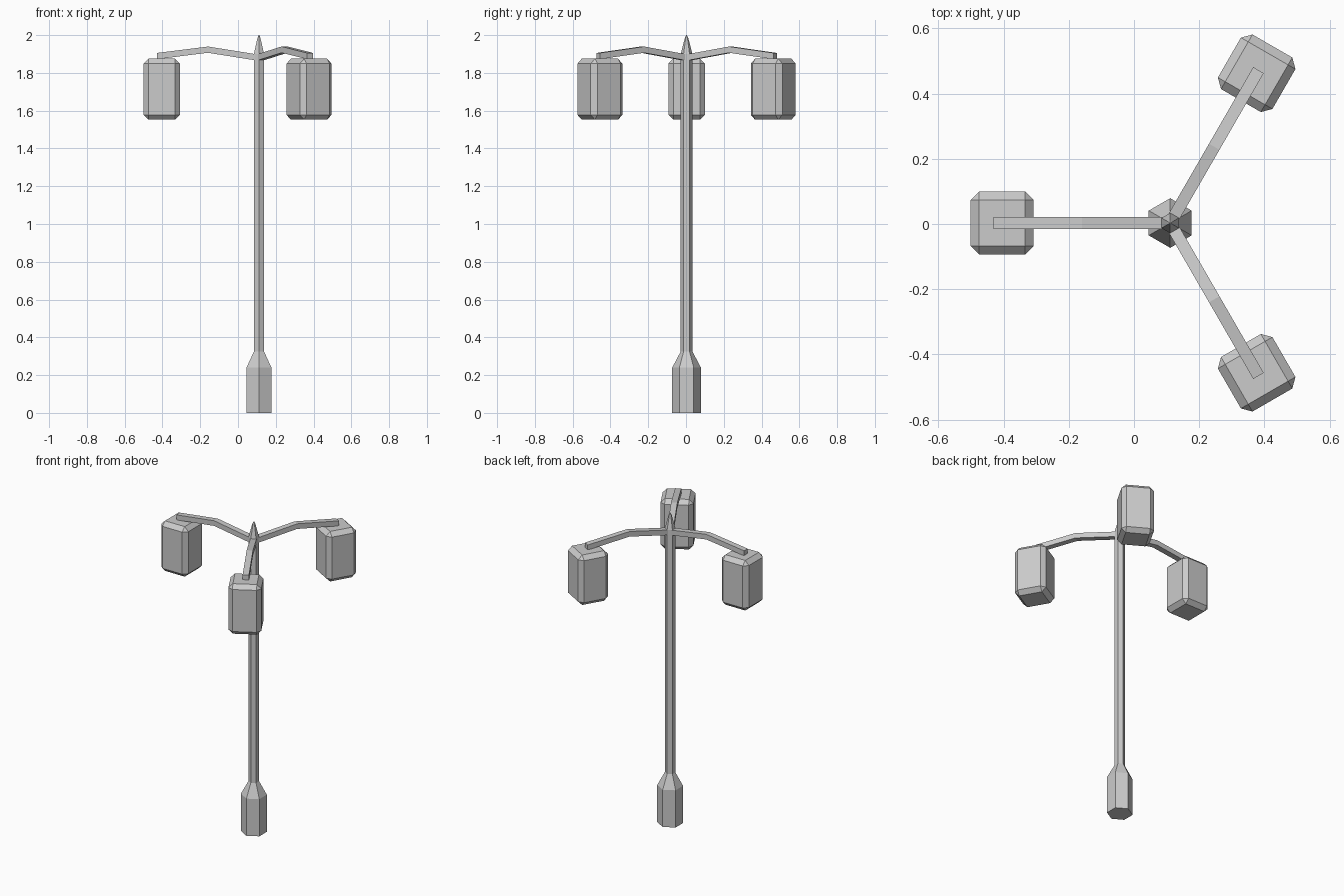
import bpy, bmesh
from math import radians, sin, cos
from mathutils import Matrix, Vector

default = bpy.data.objects.get("Cube")
if default:
    bpy.data.objects.remove(default, do_unlink=True)

AXIS = Vector((0.111, 0.003, 0))  # the post stands off centre

metal = bpy.data.materials.new("grey metal")
metal.use_nodes = True
grey = (0.6, 0.6, 0.6, 1)
metal.diffuse_color = grey
metal.node_tree.nodes["Principled BSDF"].inputs["Base Color"].default_value = grey


def finish(name, bm, angle=0):
    """Turn a bmesh into a flat-shaded object placed around the post."""
    bmesh.ops.recalc_face_normals(bm, faces=bm.faces)
    mesh = bpy.data.meshes.new(name)
    bm.to_mesh(mesh)
    bm.free()
    mesh.materials.append(metal)
    obj = bpy.data.objects.new(name, mesh)
    obj.location = AXIS
    obj.rotation_euler.z = radians(angle)
    bpy.context.collection.objects.link(obj)


def loft(name, sections, angle=0):
    """Skin matching cross-sections and cap both ends."""
    bm = bmesh.new()
    rings = [[bm.verts.new(p) for p in section] for section in sections]
    for low, high in zip(rings, rings[1:]):
        for i in range(len(low)):
            j = (i + 1) % len(low)
            bm.faces.new((low[i], low[j], high[j], high[i]))
    bm.faces.new(rings[0])
    bm.faces.new(rings[-1])
    finish(name, bm, angle)


def hexagon(radius, z):
    turns = [radians(30 + 60 * i) for i in range(6)]
    return [(radius * cos(a), radius * sin(a), z) for a in turns]


# Hexagonal base, post and pointed finial
loft("base", [hexagon(0.076, 0), hexagon(0.076, 0.24), hexagon(0.031, 0.325)])
loft("post", [hexagon(0.031, 0.32), hexagon(0.031, 1.9)])
loft("finial", [hexagon(0.031, 1.9), hexagon(0.026, 1.92),
                hexagon(0.009, 1.985), hexagon(0.002, 2.0)])

# Three bent arms, each carrying a chamfered lamp box
ARM_PATH = [(0, 1.88), (0.27, 1.923), (0.541, 1.889)]
W, H = 0.0185, 0.0165
for side, angle, reach in (("right", 180, 0.515), ("back", 60, 0.53), ("front", -60, 0.53)):
    loft(side + "_arm", [[(r, -W, z - H), (r, W, z - H), (r, W, z + H), (r, -W, z + H)]
                         for r, z in ARM_PATH], angle)

    bm = bmesh.new()
    place = Matrix.Translation((reach, 0, 1.7135)) @ Matrix.Diagonal((0.193, 0.193, 0.323, 1))
    bmesh.ops.create_cube(bm, size=1, matrix=place)
    bmesh.ops.bevel(bm, geom=bm.edges[:], offset=0.026, segments=1,
                    affect='EDGES', profile=0.5)
    finish(side + "_lamp", bm, angle)
